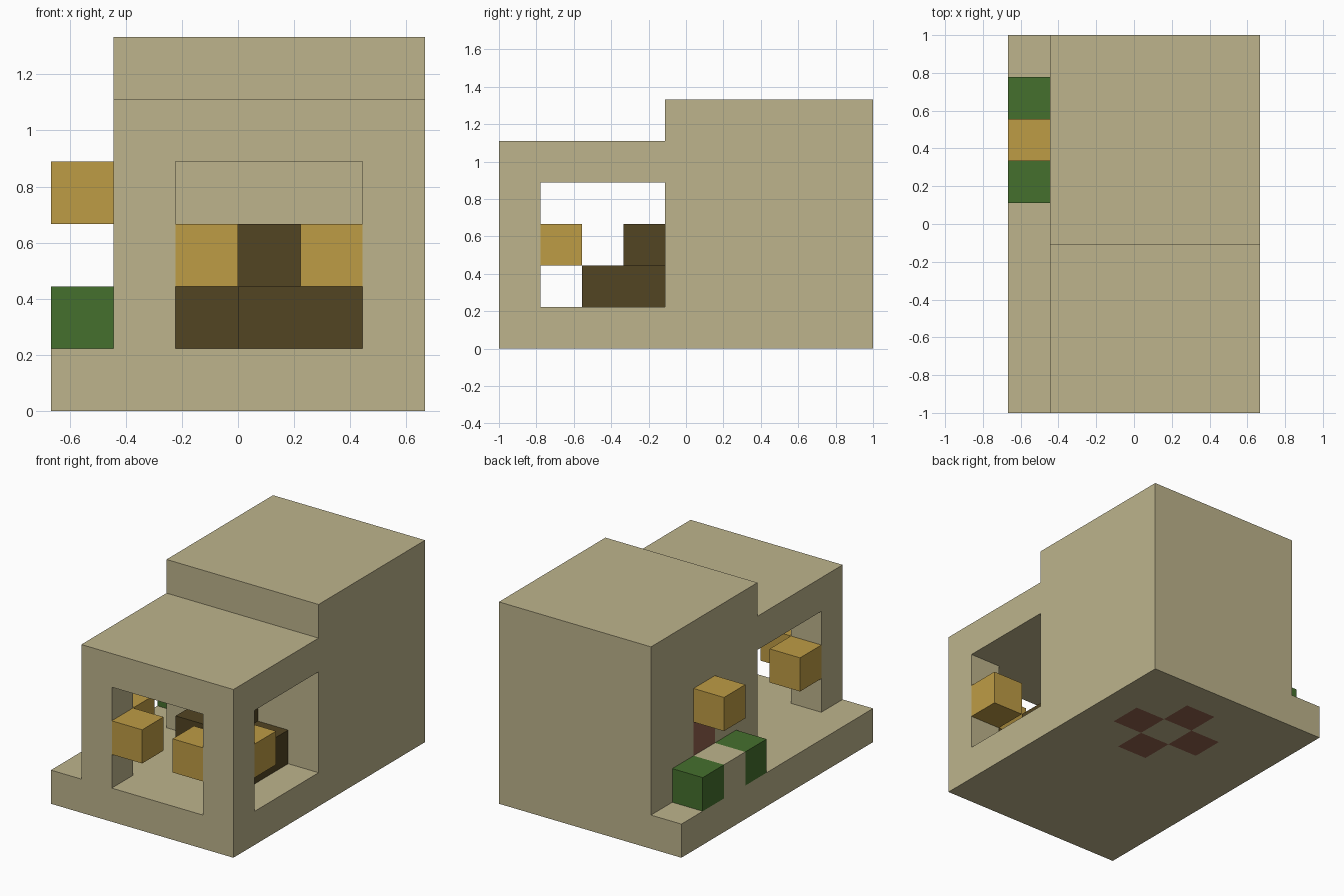
import bpy, bmesh
from mathutils import Vector

cube = bpy.data.objects.get("Cube")
if cube:
    bpy.data.objects.remove(cube, do_unlink=True)

U = 2 / 9                      # side of one block
ORIGIN = Vector((-3, -4.5, 0))  # block grid corner, in blocks


def material(name, color):
    m = bpy.data.materials.new(name)
    m.use_nodes = True
    m.diffuse_color = (*color, 1)
    m.node_tree.nodes["Principled BSDF"].inputs["Base Color"].default_value = (*color, 1)
    return m


sand = material("sand", (0.51, 0.456, 0.262))
gold = material("gold", (0.515, 0.333, 0.06))
green = material("leaf_green", (0.06, 0.162, 0.027))
dark = material("dark_wood", (0.084, 0.058, 0.016))
brown = material("red_brown", (0.287, 0.122, 0.076))


def block(name, mat, low, size=(1, 1, 1), cuts=(), accent=None, rule=None):
    """Box in block units; cuts are (axis, position) loops, rule picks accent faces."""
    bm = bmesh.new()
    bmesh.ops.create_cube(bm, size=1)
    for v in bm.verts:
        v.co = Vector([low[a] + (v.co[a] + 0.5) * size[a] for a in range(3)])
    for axis, pos in cuts:
        point, normal = Vector(), Vector()
        point[axis], normal[axis] = pos, 1
        bmesh.ops.bisect_plane(bm, geom=bm.verts[:] + bm.edges[:] + bm.faces[:],
                               plane_co=point, plane_no=normal)
    bm.normal_update()
    if rule:
        for f in bm.faces:
            f.material_index = int(rule(f.calc_center_median(), f.normal))
    for v in bm.verts:
        v.co = (v.co + ORIGIN) * U
    mesh = bpy.data.meshes.new(name)
    bm.to_mesh(mesh)
    bm.free()
    mesh.materials.append(mat)
    if accent:
        mesh.materials.append(accent)
    ob = bpy.data.objects.new(name, mesh)
    bpy.context.collection.objects.link(ob)
    return ob


# Floor slab, with four brown squares around one cell on its underside
def underside_squares(c, n):
    return n.z < -0.5 and abs(abs(c.x - 3.5) + abs(c.y - 6.5) - 1) < 0.1


floor_cuts = [(0, i) for i in range(2, 6)] + [(1, j) for j in range(5, 9)]
block("floor_slab", sand, (0, 0, 0), (6, 9, 1), floor_cuts, brown, underside_squares)


# Main room, with a brown door panel in its side wall
def door_panel(c, n):
    return n.x < -0.5 and 6 < c.y < 7 and 2 < c.z < 3


block("main_room", sand, (1, 4, 1), (5, 5, 5),
      [(1, 6), (1, 7), (2, 2), (2, 3)], brown, door_panel)

# Porch: flat roof on two corner pillars
block("porch_roof", sand, (1, 0, 4), (5, 4, 1))
for side, x in (("right", 1), ("left", 5)):
    block(f"porch_pillar_{side}", sand, (x, 0, 1), (1, 1, 3))

# Lanterns hanging in the porch openings and over the door
for side, x in (("right", 2), ("left", 4)):
    block(f"front_lantern_{side}", gold, (x, 0, 2))
for side, x in (("right", 1), ("left", 5)):
    block(f"side_lantern_{side}", gold, (x, 1, 2))
block("door_lantern", gold, (0, 6, 3))

# Dark wooden bench in the porch
block("bench_back_row", dark, (2, 3, 1), (3, 1, 1))
block("bench_front_row", dark, (3, 2, 1), (2, 1, 1))
block("bench_backrest", dark, (3, 3, 2))

# Door step between two shrubs
block("door_step", sand, (0, 6, 1))
for end, y in (("front", 5), ("back", 7)):
    block(f"shrub_{end}", green, (0, y, 1))
